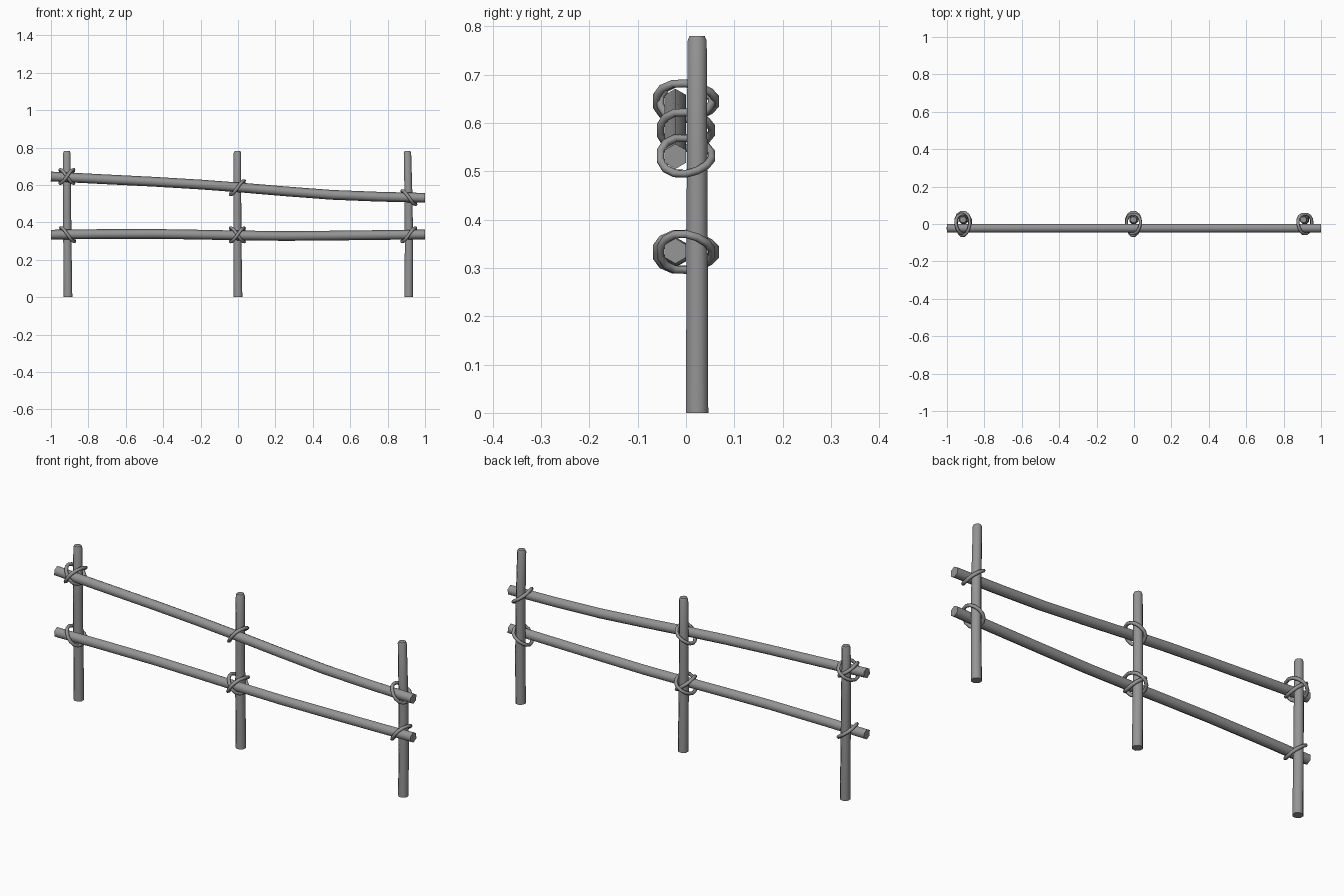
import bpy, bmesh, math
from mathutils import Vector

cube = bpy.data.objects.get("Cube")
if cube:
    bpy.data.objects.remove(cube)

grey = bpy.data.materials.new("weathered_grey")
grey.use_nodes = True
COLOUR = (0.3, 0.3, 0.3, 1)
grey.diffuse_color = COLOUR
grey.node_tree.nodes["Principled BSDF"].inputs["Base Color"].default_value = COLOUR


def tube(name, path, radii, sides, side_axis, closed=False, smooth=65):
    """Sweep a polygon along a path; side_axis fixes its first corner."""
    bm = bmesh.new()
    path = [Vector(p) for p in path]
    n = len(path)
    rings = []
    for i, p in enumerate(path):
        if closed:
            tangent = path[(i + 1) % n] - path[i - 1]
        else:
            tangent = path[min(i + 1, n - 1)] - path[max(i - 1, 0)]
        tangent.normalize()
        u = Vector(side_axis)
        u = (u - tangent * u.dot(tangent)).normalized()
        v = tangent.cross(u)
        angles = [2 * math.pi * k / sides for k in range(sides)]
        rings.append([bm.verts.new(p + radii[i] * (u * math.cos(a) + v * math.sin(a)))
                      for a in angles])
    for i in range(n if closed else n - 1):
        a, b = rings[i], rings[(i + 1) % n]
        for k in range(sides):
            j = (k + 1) % sides
            bm.faces.new((a[k], a[j], b[j], b[k]))
    if not closed:
        bm.faces.new(rings[0][::-1])
        bm.faces.new(rings[-1])
    bmesh.ops.recalc_face_normals(bm, faces=bm.faces)
    mesh = bpy.data.meshes.new(name)
    bm.to_mesh(mesh)
    bm.free()
    mesh.materials.append(grey)
    obj = bpy.data.objects.new(name, mesh)
    bpy.context.collection.objects.link(obj)
    bpy.ops.object.select_all(action='DESELECT')
    obj.select_set(True)
    bpy.context.view_layer.objects.active = obj
    bpy.ops.object.shade_smooth_by_angle(angle=math.radians(smooth))
    return obj


# Upright posts: slightly bowed, tapered, with a chamfered top
POST_Y, RAIL_Y = 0.023, -0.022
HEIGHTS = (0, 0.26, 0.52, 0.77, 0.78)
POST_RADII = (0.025, 0.024, 0.023, 0.0215, 0.017)
posts = {
    "right_post": (-0.909, -0.912, -0.914, -0.915, -0.915),
    "middle_post": (0, -0.003, -0.004, -0.003, -0.003),
    "left_post": (0.912, 0.914, 0.912, 0.906, 0.906),
}
for name, xs in posts.items():
    tube(name, [(x, POST_Y, z) for x, z in zip(xs, HEIGHTS)],
         POST_RADII, 8, (math.cos(math.pi / 8), math.sin(math.pi / 8), 0), smooth=50)

# Long six-sided rails on the front of the posts
RAIL_X = (-1, -0.75, -0.45, -0.2, 0, 0.25, 0.5, 0.75, 1)
rails = {
    "upper_rail": (0.645, 0.632, 0.617, 0.602, 0.587, 0.566, 0.547, 0.537, 0.531),
    "lower_rail": (0.334, 0.337, 0.338, 0.334, 0.33, 0.327, 0.329, 0.332, 0.335),
}
for name, zs in rails.items():
    tube(name, [(x, RAIL_Y, z) for x, z in zip(RAIL_X, zs)],
         [0.026] * len(RAIL_X), 6, (0, 0, 1))


# Rope loops tied diagonally round each joint
def lashing(name, x, z, slope, reach):
    steps = 14
    path = []
    for k in range(steps):
        t = 2 * math.pi * k / steps
        c, s = math.cos(t), math.sin(t)
        path.append((x + slope * 0.037 * c * (1 + 0.2 * s), reach * s,
                     z + 0.037 * c * (1 - 0.2 * s)))
    tube(name, path, [0.0085] * steps, 6, (1, 0, -slope), closed=True)


joints = [
    ("upper_right", -0.915, 0.645, (-1, 1)),
    ("lower_right", -0.911, 0.334, (-1,)),
    ("upper_middle", -0.003, 0.585, (1,)),
    ("lower_middle", -0.003, 0.333, (-1, 1)),
    ("upper_left", 0.914, 0.532, (-1,)),
    ("lower_left", 0.913, 0.333, (1,)),
]
for place, x, z, slopes in joints:
    for i, slope in enumerate(slopes):
        lashing(f"{place}_lashing_{i + 1}", x, z, slope, 0.054 + 0.009 * i)
